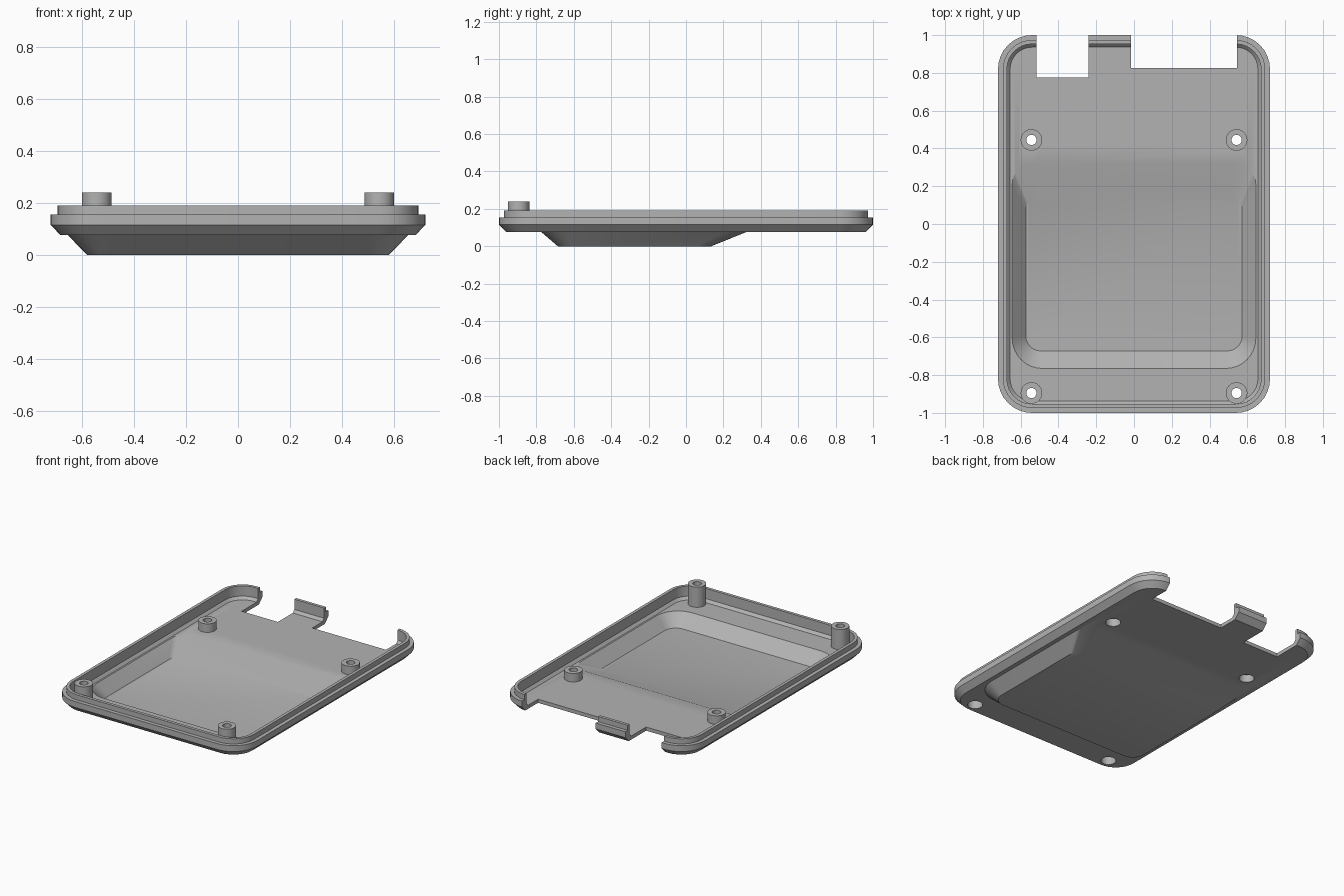
import bpy, bmesh, math

if "Cube" in bpy.data.objects:
    bpy.data.objects.remove(bpy.data.objects["Cube"], do_unlink=True)

# Material
grey = bpy.data.materials.new("plain_grey")
grey.use_nodes = True
COLOUR = (0.45, 0.45, 0.45, 1)
grey.diffuse_color = COLOUR
grey.node_tree.nodes["Principled BSDF"].inputs["Base Color"].default_value = COLOUR


def make_object(name, bm):
    bmesh.ops.recalc_face_normals(bm, faces=bm.faces)
    mesh = bpy.data.meshes.new(name)
    bm.to_mesh(mesh)
    bm.free()
    mesh.materials.append(grey)
    obj = bpy.data.objects.new(name, mesh)
    bpy.context.collection.objects.link(obj)
    return obj


def rounded_loop(bm, half_x, front, back, z, r_front, r_back, steps=8):
    """Ring of vertices around a rounded rectangle, counter-clockwise from the back left."""
    corners = [(1, back - r_back, r_back, 0), (-1, back - r_back, r_back, 90),
               (-1, front + r_front, r_front, 180), (1, front + r_front, r_front, 270)]
    ring = []
    for side, cy, r, start in corners:
        for i in range(steps + 1):
            a = math.radians(start + 90 * i / steps)
            ring.append(bm.verts.new((side * (half_x - r) + r * math.cos(a),
                                      cy + r * math.sin(a), z)))
    return ring


def skin(bm, rings):
    for a, b in zip(rings, rings[1:]):
        n = len(a)
        for i in range(n):
            j = (i + 1) % n
            bm.faces.new((a[i], a[j], b[j], b[i]))
    bm.faces.new(rings[0])
    bm.faces.new(rings[-1])


def cylinder(name, x, y, r, low, high):
    bm = bmesh.new()
    bmesh.ops.create_cone(bm, cap_ends=True, segments=32, radius1=r, radius2=r, depth=high - low)
    bmesh.ops.translate(bm, verts=bm.verts, vec=(x, y, (low + high) / 2))
    return make_object(name, bm)


def box(name, x0, x1, y0, y1, z0, z1):
    bm = bmesh.new()
    bmesh.ops.create_cube(bm, size=1)
    bmesh.ops.scale(bm, verts=bm.verts, vec=(x1 - x0, y1 - y0, z1 - z0))
    bmesh.ops.translate(bm, verts=bm.verts, vec=((x0 + x1) / 2, (y0 + y1) / 2, (z0 + z1) / 2))
    return make_object(name, bm)


def combine(target, tool, operation):
    tool.hide_render = True
    mod = target.modifiers.new(operation.lower(), "BOOLEAN")
    mod.operation = operation
    mod.solver = "EXACT"
    mod.object = tool
    bpy.context.view_layer.objects.active = target
    bpy.ops.object.modifier_apply(modifier=mod.name)
    bpy.data.objects.remove(tool, do_unlink=True)


# Shell: one skin from the outer belly, over the rim, down to the inner belly
BOTTOM, FLOOR = 0.077, 0.102
bm = bmesh.new()
rings = [rounded_loop(bm, 0.58, -0.685, 0.135, 0, 0.09, 0.07),
         rounded_loop(bm, 0.655, -0.775, 0.325, BOTTOM, 0.17, 0.12)]
rim_profile = [(0.037, BOTTOM), (0, 0.115), (0, 0.155), (0.026, 0.155), (0.026, 0.19),
               (0.047, 0.19), (0.047, 0.12), (0.064, FLOOR)]
for inset, z in rim_profile:
    r = 0.18 - inset
    rings.append(rounded_loop(bm, 0.72 - inset, inset - 1, 1 - inset, z, r, r))
rings += [rounded_loop(bm, 0.645, -0.765, 0.32, FLOOR, 0.16, 0.11),
          rounded_loop(bm, 0.573, -0.672, 0.135, 0.025, 0.08, 0.06)]
skin(bm, rings)
shell = make_object("case_shell", bm)

# Connector notches in the back wall
for x0, x1, y0 in [(-0.515, -0.24, 0.775), (-0.015, 0.545, 0.825)]:
    combine(shell, box("notch_cutter", x0, x1, y0, 1.1, -0.1, 0.4), "DIFFERENCE")

# Screw posts, tall at the front and short behind, each with a well and a through hole
for y, top in [(-0.895, 0.24), (0.445, 0.16)]:
    for side in (-1, 1):
        x = side * 0.543
        combine(shell, cylinder("screw_post", x, y, 0.057, 0.088, top), "UNION")
        combine(shell, cylinder("well_cutter", x, y, 0.047, 0.03, top - 0.03), "DIFFERENCE")
        combine(shell, cylinder("hole_cutter", x, y, 0.027, 0.02, top + 0.1), "DIFFERENCE")

# Smooth rounded parts, keep edges sharp
bpy.ops.object.select_all(action="DESELECT")
shell.select_set(True)
bpy.context.view_layer.objects.active = shell
bpy.ops.object.shade_smooth_by_angle(angle=math.radians(30))
